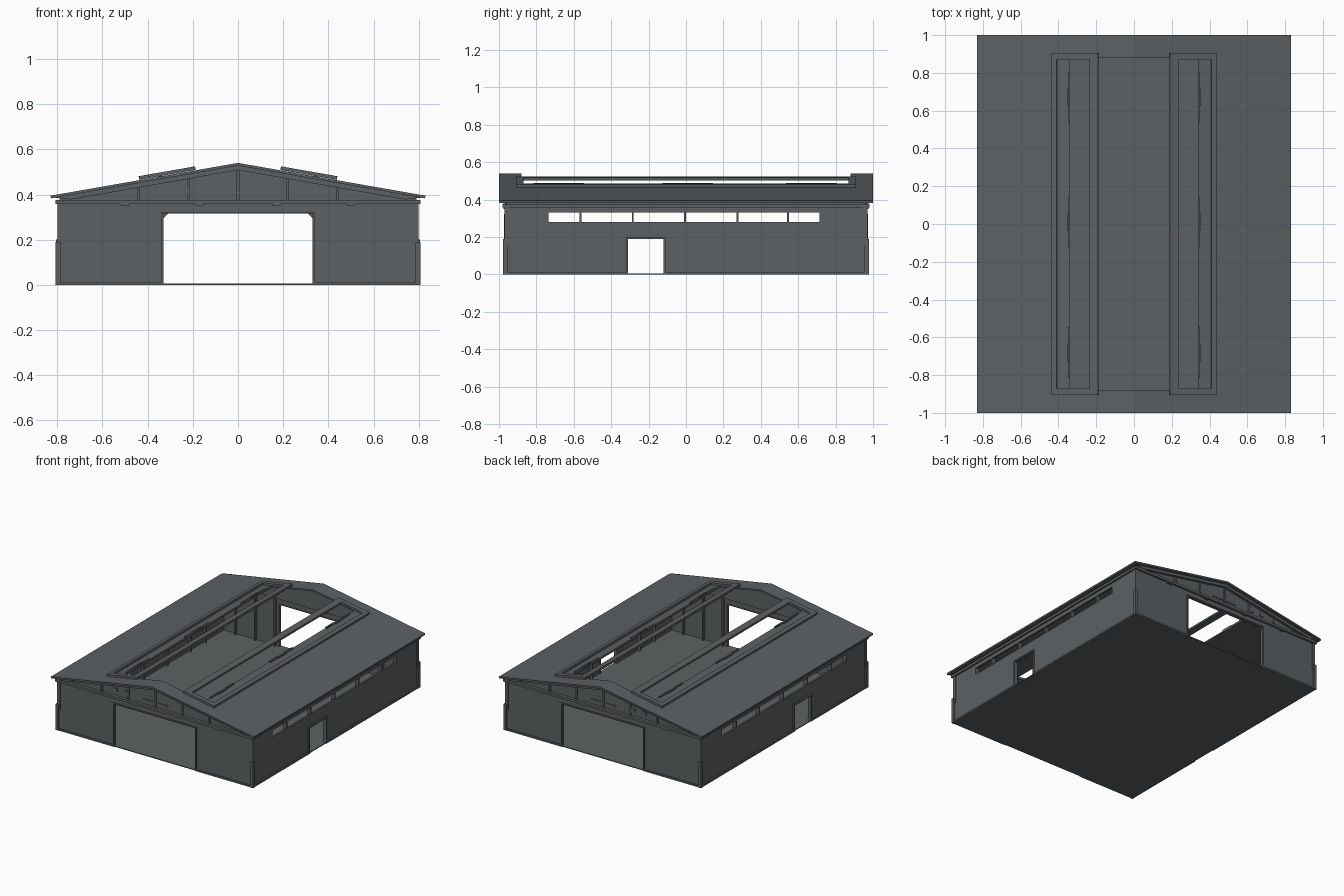
import bpy, bmesh
from mathutils import Vector

if "Cube" in bpy.data.objects:
    bpy.data.objects.remove(bpy.data.objects["Cube"])

grey = bpy.data.materials.new("slate grey")
grey.diffuse_color = (0.11, 0.12, 0.126, 1)
grey.use_nodes = True
grey.node_tree.nodes["Principled BSDF"].inputs["Base Color"].default_value = grey.diffuse_color


def finish(name, bm):
    me = bpy.data.meshes.new(name)
    bm.to_mesh(me)
    bm.free()
    ob = bpy.data.objects.new(name, me)
    me.materials.append(grey)
    bpy.context.collection.objects.link(ob)
    return ob


def boxes(name, items):
    """Several axis-aligned boxes (x0,x1,y0,y1,z0,z1) in one object."""
    bm = bmesh.new()
    for b in items:
        lo = Vector((min(b[0:2]), min(b[2:4]), min(b[4:6])))
        hi = Vector((max(b[0:2]), max(b[2:4]), max(b[4:6])))
        vs = bmesh.ops.create_cube(bm, size=1)["verts"]
        for v in vs:
            v.co = (lo + hi) / 2 + v.co * (hi - lo)
    return finish(name, bm)


def sheet(name, us, vs, holes, place, out, thick):
    """Grid of rectangles minus holes (u0,u1,v0,v1), thickened inwards."""
    bm = bmesh.new()
    us = sorted(set(us) | {h[i] for h in holes for i in (0, 1)})
    vs = sorted(set(vs) | {h[i] for h in holes for i in (2, 3)})
    grid = {(u, v): bm.verts.new(place(u, v)) for u in us for v in vs}
    for u0, u1 in zip(us, us[1:]):
        for v0, v1 in zip(vs, vs[1:]):
            cu, cv = (u0 + u1) / 2, (v0 + v1) / 2
            if any(h[0] < cu < h[1] and h[2] < cv < h[3] for h in holes):
                continue
            f = bm.faces.new([grid[u0, v0], grid[u1, v0], grid[u1, v1], grid[u0, v1]])
            f.normal_update()
            if f.normal.dot(Vector(out)) < 0:
                f.normal_flip()
    bmesh.ops.delete(bm, geom=[v for v in bm.verts if not v.link_faces], context='VERTS')
    ob = finish(name, bm)
    mod = ob.modifiers.new("thickness", 'SOLIDIFY')
    mod.thickness, mod.offset = thick, -1
    return ob


def prism(name, pts, y0, y1):
    """Profile in x,z extruded along y."""
    bm = bmesh.new()
    f = bm.faces.new([bm.verts.new((x, y0, z)) for x, z in pts])
    ext = bmesh.ops.extrude_face_region(bm, geom=[f])["geom"]
    for v in ext:
        if isinstance(v, bmesh.types.BMVert):
            v.co.y = y1
    bmesh.ops.recalc_face_normals(bm, faces=bm.faces)
    return finish(name, bm)


def roof_z(x):
    return 0.54 - 0.175 * abs(x)


WX, WY, WT = 0.795, 0.965, 0.375      # wall half width, half length, top
MULL = [-0.565, -0.285, -0.005, 0.275, 0.545]
DOOR = (-0.31, -0.12, 0.005, 0.19)

# floor slab
boxes("floor", [(-0.8, 0.8, -0.97, 0.97, 0, 0.006)])

# roof with the large central opening
sheet("roof", [-0.83, 0, 0.83], [-1, 1], [(-0.34, 0.34, -0.88, 0.88)],
      lambda x, y: (x, y, roof_z(x)), (0, 0, 1), 0.012)

for s, side in ((1, "right"), (-1, "left")):
    # side wall with window strip and doorway
    edges = [-0.74] + MULL + [0.72]
    wins = [(a + 0.005, b - 0.005, 0.28, 0.33) for a, b in zip(edges, edges[1:])]
    sheet(side + "_wall", [-WY, WY], [0.005, WT], wins + [DOOR],
          lambda y, z: (s * WX, y, z), (s, 0, 0), 0.012)
    # door frame
    a, b = s * 0.78, s * 0.806
    boxes(side + "_door_frame", [(a, b, -0.32, -0.31, 0, 0.2), (a, b, -0.12, -0.11, 0, 0.2),
                                 (a, b, -0.31, -0.12, 0.19, 0.2)])
    # base trim and eave band
    c, d = s * 0.79, s * 0.805
    boxes(side + "_base_trim", [(c, d, -0.97, -0.32, 0, 0.012), (c, d, -0.11, 0.97, 0, 0.012)])
    boxes(side + "_eave_band", [(s * 0.77, s * 0.808, -0.975, 0.975, 0.358, 0.376),
                                (s * 0.77, s * 0.79, -0.96, 0.96, 0.376, 0.392)])
    # inner posts, stopping above the doorway
    boxes(side + "_inner_posts",
          [(s * 0.765, s * 0.785, y - 0.005, y + 0.005, 0.2 if y == -0.285 else 0, 0.37)
           for y in MULL + [-0.74, 0.72]])
    # raised skylight frame slid onto the slope
    sheet(side + "_skylight_frame", [s * 0.19, s * 0.44], [-0.905, 0.905],
          [(min(s * 0.235, s * 0.41), max(s * 0.235, s * 0.41), -0.87, 0.87)],
          lambda x, y: (x, y, roof_z(x) + 0.018), (0, 0, 1), 0.016)
    # clips along the roof opening edge
    boxes(side + "_skylight_clips",
          [(s * (0.338 + o), s * (0.35 + o), y + t, y + t + 0.09, 0.468, 0.488)
           for y in (-0.68, 0.01, 0.67)
           for t, o in ((-0.135, 0.0), (-0.045, 0.005), (0.045, 0.0))])

for s, end in ((-1, "front"), (1, "back")):
    # end wall with the wide gate
    sheet(end + "_wall", [-WX, WX], [0.005, WT], [(-0.33, 0.33, 0.005, 0.315)],
          lambda x, z: (x, s * WY, z), (0, s, 0), 0.012)
    # chamfered gate corners
    for m in (-1, 1):
        prism(end + "_gate_corner", [(m * 0.33, 0.315), (m * 0.31, 0.315), (m * 0.33, 0.295)],
              s * 0.953, s * WY)
    # gate frame
    a, b = s * 0.95, s * 0.974
    boxes(end + "_gate_frame", [(-0.34, -0.33, a, b, 0, 0.315), (0.33, 0.34, a, b, 0, 0.315),
                                (-0.34, 0.34, a, b, 0.315, 0.323)])
    # base trim, eave band and the small brackets under it
    boxes(end + "_base_trim", [(m * 0.34, m * 0.805, s * 0.96, s * 0.975, 0, 0.012) for m in (-1, 1)])
    boxes(end + "_eave_band", [(-0.808, 0.808, s * 0.945, s * 0.98, 0.358, 0.376)])
    boxes(end + "_band_brackets", [(x - 0.018, x + 0.018, s * 0.96, s * 0.975, 0.35, 0.358)
                                   for x in (-0.5, -0.17, 0.17, 0.5)])
    # gable wall and bargeboards
    prism(end + "_gable", [(-0.785, 0.37), (0.785, 0.37), (0.785, 0.392), (0, 0.53), (-0.785, 0.392)],
          s * 0.945, s * 0.958)
    prism(end + "_bargeboard", [(-0.81, 0.386), (0, 0.53), (0.81, 0.386), (0.74, 0.378),
                                (0, 0.508), (-0.74, 0.378)], s * 0.945, s * 0.978)
    # gable posts and rail
    boxes(end + "_gable_posts", [(x - 0.006, x + 0.006, s * 0.95, s * 0.967, 0.37, roof_z(x) - 0.025)
                                 for x in (-0.44, -0.22, 0, 0.22, 0.44)])
    boxes(end + "_gable_plates", [(-0.1, 0.1, s * 0.955, s * 0.964, 0.406, 0.413)] +
          [(x - 0.017, x + 0.017, s * 0.955, s * 0.964, 0.405, 0.43) for x in (-0.33, -0.24)])
    # posts inside the end wall
    boxes(end + "_inner_posts", [(x - 0.006, x + 0.006, s * 0.935, s * 0.955, 0, 0.37)
                                 for x in (-0.68, -0.52, -0.36, 0.36, 0.52, 0.68)])
    # corner posts: narrow above, wider plinth below
    for m in (-1, 1):
        boxes(end + "_corner_post", [
            (m * 0.775, m * 0.80, s * 0.945, s * 0.97, 0.15, 0.36),
            (m * 0.785, m * 0.808, s * 0.955, s * 0.978, 0, 0.19)])
